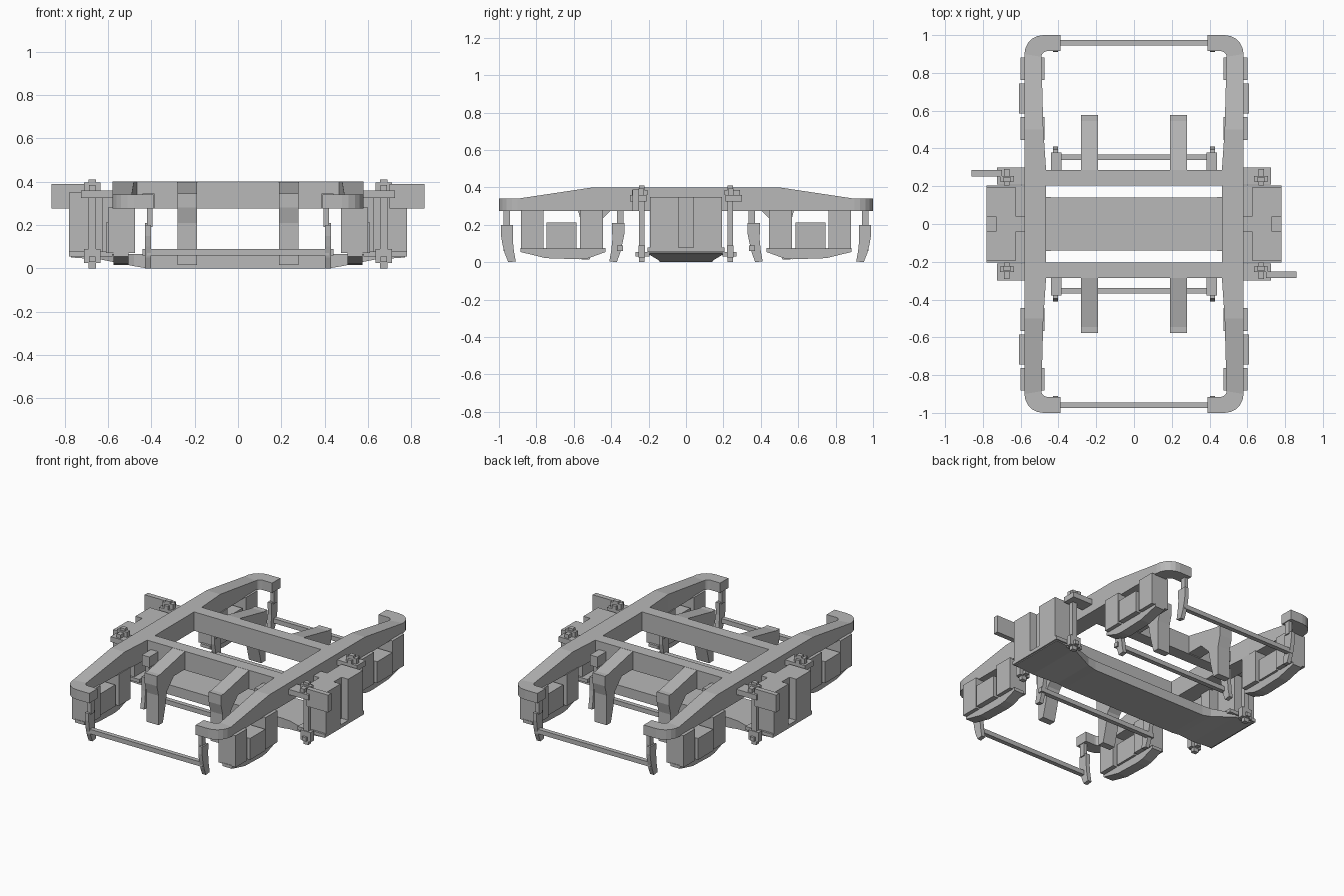
import bpy, bmesh, math

if "Cube" in bpy.data.objects:
    bpy.data.objects.remove(bpy.data.objects["Cube"])

grey = bpy.data.materials.new("frame_grey")
grey.diffuse_color = (0.48, 0.48, 0.48, 1)
grey.use_nodes = True
grey.node_tree.nodes["Principled BSDF"].inputs["Base Color"].default_value = grey.diffuse_color


def finish(name, bm, mirror):
    bmesh.ops.recalc_face_normals(bm, faces=bm.faces)
    me = bpy.data.meshes.new(name)
    bm.to_mesh(me)
    bm.free()
    me.materials.append(grey)
    ob = bpy.data.objects.new(name, me)
    bpy.context.collection.objects.link(ob)
    if mirror:
        mod = ob.modifiers.new("mirror", "MIRROR")
        mod.use_axis = ("x" in mirror, "y" in mirror, False)
    return ob


def loft(name, sections, mirror="", caps=(True, True)):
    """Skin a list of equal-length point loops."""
    bm = bmesh.new()
    rings = [[bm.verts.new(p) for p in s] for s in sections]
    n = len(rings[0])
    for a, b in zip(rings, rings[1:]):
        for i in range(n):
            j = (i + 1) % n
            bm.faces.new((a[i], a[j], b[j], b[i]))
    if caps[0]:
        bm.faces.new(rings[0])
    if caps[1]:
        bm.faces.new(rings[-1])
    return finish(name, bm, mirror)


def prism(name, x0, x1, yz, mirror="xy"):
    """Extrude a side profile across x."""
    return loft(name, [[(x, y, z) for y, z in yz] for x in (x0, x1)], mirror)


def box(name, x0, x1, y0, y1, z0, z1, mirror="xy"):
    return prism(name, x0, x1, [(y0, z0), (y1, z0), (y1, z1), (y0, z1)], mirror)


# Side beams with tapered ends and rounded corner horns
stations = [(.58, 0, .465, 0, .4), (.58, .28, .465, .28, .4),
            (.58, .5, .48, .5, .4), (.58, .9, .49, .885, .34)]
for k in range(1, 6):
    a = math.radians(18 * k)
    stations.append((.48 + .1 * math.cos(a), .9 + .1 * math.sin(a),
                     .46 + .03 * math.cos(a), .885 + .03 * math.sin(a), .34))
stations.append((.39, 1, .39, .915, .34))
loft("side_beam", [[(ox, oy, .275), (ox, oy, zt), (ix, iy, zt), (ix, iy, .275)]
                   for ox, oy, ix, iy, zt in stations], "xy", (False, True))

# Cross beams
box("transom", -.48, .48, .205, .285, .275, .4, "y")

# Low spring plank flaring at both ends
half = [(.42, .14, 0), (.48, .145, .01), (.63, .195, .04), (.77, .195, .05)]
plank = [(-x, w, z) for x, w, z in reversed(half)] + half
loft("spring_plank", [[(x, -w, z), (x, w, z), (x, w, .065), (x, -w, .065)]
                      for x, w, z in plank])
box("spring_seat", .58, .78, -.205, .205, .055, .078, "x")

# Secondary spring blocks and centre guide
box("spring_block", .625, .78, .04, .192, .078, .35)
box("centre_guide", .56, .73, -.04, .04, .078, .35, "x")

# Swing hangers with their brackets
box("hanger_bracket", .57, .725, .21, .3, .325, .36)
box("hanger_rod", .655, .69, .222, .25, 0, .41)
box("hanger_top_bar", .635, .71, .225, .255, .36, .395)
box("hanger_top_pin", .658, .687, .205, .29, .36, .385)
box("hanger_foot", .635, .71, .22, .255, .025, .09)
box("hanger_foot_pin", .658, .687, .195, .27, .03, .055)

# Side stop plates, one on each side in opposite corners
for s, side in ((1, "right"), (-1, "left")):
    xs = sorted((s * .70, s * .86))
    ys = sorted((s * -.285, s * -.252))
    box("stop_plate_" + side, *xs, *ys, .275, .39, "")

# Axle box pedestals, axle boxes and tie bars
box("pedestal_outer", .475, .6, .762, .882, .07, .28)
box("pedestal_inner", .475, .6, .445, .567, .07, .28)
box("axle_box", .49, .61, .585, .745, .07, .212)
prism("pedestal_tie", .505, .575, [(.43, .076), (.43, .055), (.52, .022), (.57, .016),
                                  (.75, .022), (.885, .055), (.885, .076)])

# Nose arms reaching out from the transoms
prism("nose_arm", .19, .28, [(.28, .4), (.545, .345), (.578, .345), (.578, .28),
                            (.56, .21), (.56, .015), (.515, .015), (.49, .11),
                            (.47, .21), (.40, .28), (.28, .28)])

# Outer brake gear
box("outer_brake_hanger", .395, .42, .94, .975, .19, .28)
prism("outer_brake_shoe", .402, .43, [(.925, .2), (.99, .2), (.99, .15), (.982, .1),
                                     (.97, .05), (.95, 0), (.91, .005), (.92, .06),
                                     (.926, .12)])
box("outer_brake_beam", -.42, .42, .945, .975, .06, .09, "y")

# Inner brake gear
box("inner_brake_bracket", .385, .44, .28, .378, .275, .345)
box("inner_brake_hanger", .395, .42, .335, .37, .19, .28)
prism("inner_brake_shoe", .402, .43, [(.395, .21), (.33, .21), (.33, .15), (.34, .1),
                                     (.352, .05), (.37, 0), (.41, .005), (.4, .06),
                                     (.394, .12)])
box("inner_brake_beam", -.44, .44, .338, .368, .06, .09, "y")
